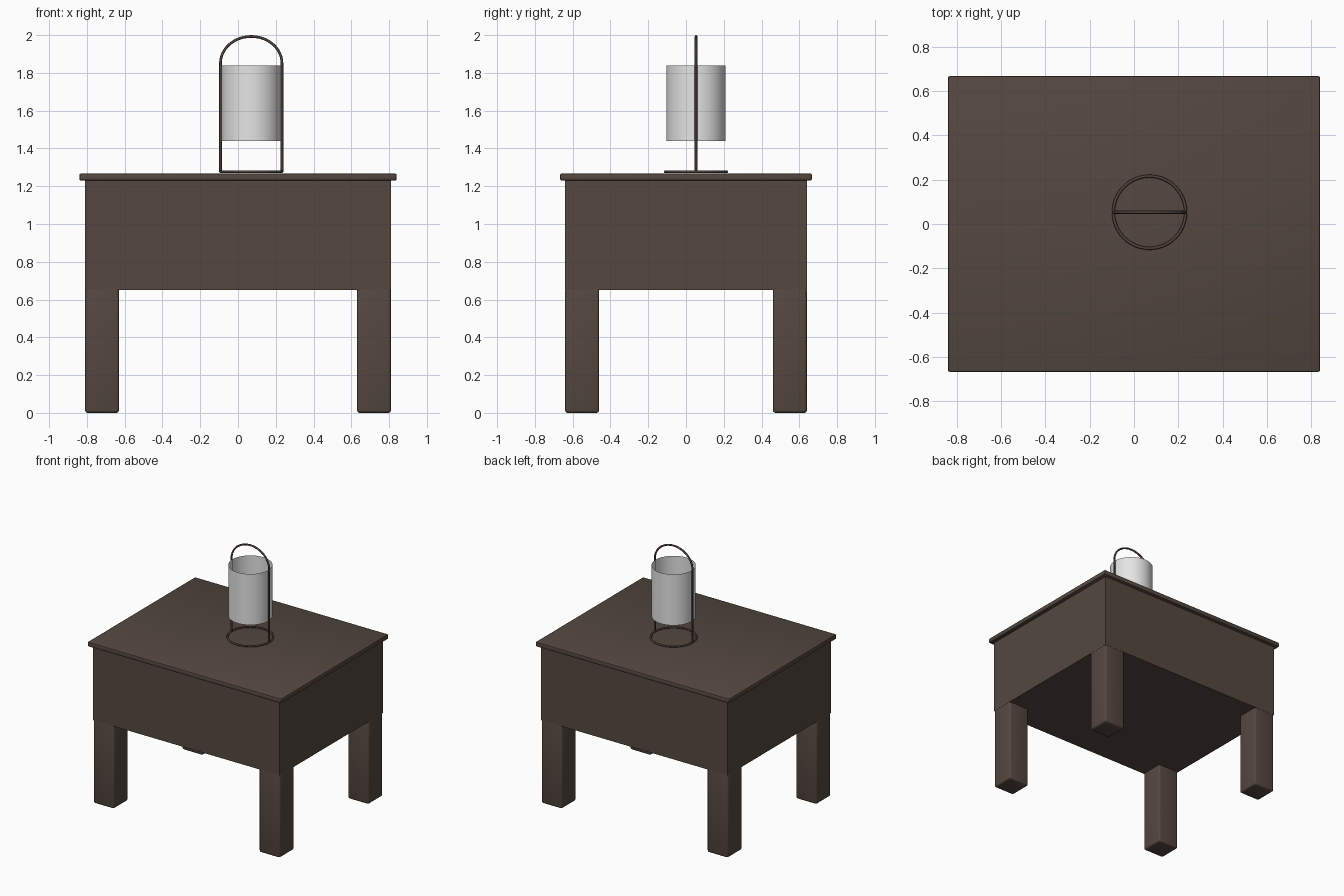
import bpy, math

if "Cube" in bpy.data.objects:
    bpy.data.objects.remove(bpy.data.objects["Cube"])


def material(name, rgb):
    m = bpy.data.materials.new(name)
    m.diffuse_color = (*rgb, 1)
    m.use_nodes = True
    m.node_tree.nodes["Principled BSDF"].inputs["Base Color"].default_value = m.diffuse_color
    return m


BROWN = material("dark brown wood", (0.090, 0.064, 0.051))
WIRE = material("dark brown metal", (0.080, 0.056, 0.045))
WHITE = material("white shade", (0.78, 0.78, 0.78))


def box(name, x, y, z, bevel=0.0, segments=2):
    """Box from (min, max) ranges with optional rounded edges."""
    bpy.ops.mesh.primitive_cube_add(
        size=1, location=[(a + b) / 2 for a, b in (x, y, z)])
    o = bpy.context.object
    o.name = name
    o.scale = [b - a for a, b in (x, y, z)]
    bpy.ops.object.transform_apply(location=False, rotation=False, scale=True)
    o.data.materials.append(BROWN)
    if bevel:
        m = o.modifiers.new("rounded edges", "BEVEL")
        m.width, m.segments = bevel, segments
        bpy.ops.object.modifier_apply(modifier=m.name)
        bpy.ops.object.shade_smooth_by_angle(angle=math.radians(40))
    return o


def wire(name, points, radius, cyclic=False):
    """Round rod along a path of points."""
    c = bpy.data.curves.new(name, "CURVE")
    c.dimensions = "3D"
    c.bevel_depth, c.bevel_resolution = radius, 2
    c.use_fill_caps = not cyclic
    s = c.splines.new("POLY")
    s.points.add(len(points) - 1)
    for p, co in zip(s.points, points):
        p.co = (*co, 1)
    s.use_cyclic_u = cyclic
    o = bpy.data.objects.new(name, c)
    bpy.context.collection.objects.link(o)
    c.materials.append(WIRE)
    bpy.ops.object.select_all(action="DESELECT")
    o.select_set(True)
    bpy.context.view_layer.objects.active = o
    bpy.ops.object.convert(target="MESH")
    bpy.ops.object.shade_smooth_by_angle(angle=math.radians(50))


# Table: top, deep body and four legs
box("table_top", (-0.84, 0.84), (-0.667, 0.667), (1.23, 1.267), 0.008)
box("table_body", (-0.81, 0.81), (-0.64, 0.64), (0.65, 1.232))
for sx, side in ((-1, "left"), (1, "right")):
    for sy, end in ((-1, "front"), (1, "back")):
        box(f"{end}_{side}_leg", sorted((sx * 0.63, sx * 0.81)),
            sorted((sy * 0.46, sy * 0.64)), (0, 0.66), 0.014, 3)

# Lantern base ring
CX, CY, R = 0.07, 0.053, 0.163
ring = [(CX + R * math.cos(t), CY + R * math.sin(t), 1.277)
        for t in (i * math.tau / 48 for i in range(48))]
wire("lantern_base_ring", ring, 0.007, True)

# Lantern handle: two posts joined by an arch
arch = [(CX + R * math.cos(t), CY, 1.85 + 0.143 * math.sin(t))
        for t in (i * math.pi / 24 for i in range(25))]
wire("lantern_handle",
     [(CX + R, CY, 1.277)] + arch + [(CX - R, CY, 1.277)], 0.007)

# Lantern shade: open thin tube
bpy.ops.mesh.primitive_cylinder_add(vertices=48, radius=0.157, depth=0.40,
                                    end_fill_type="NOTHING",
                                    location=(CX, CY, 1.64))
shade = bpy.context.object
shade.name = "lantern_shade"
shade.data.materials.append(WHITE)
bpy.ops.object.shade_smooth_by_angle(angle=math.radians(40))
